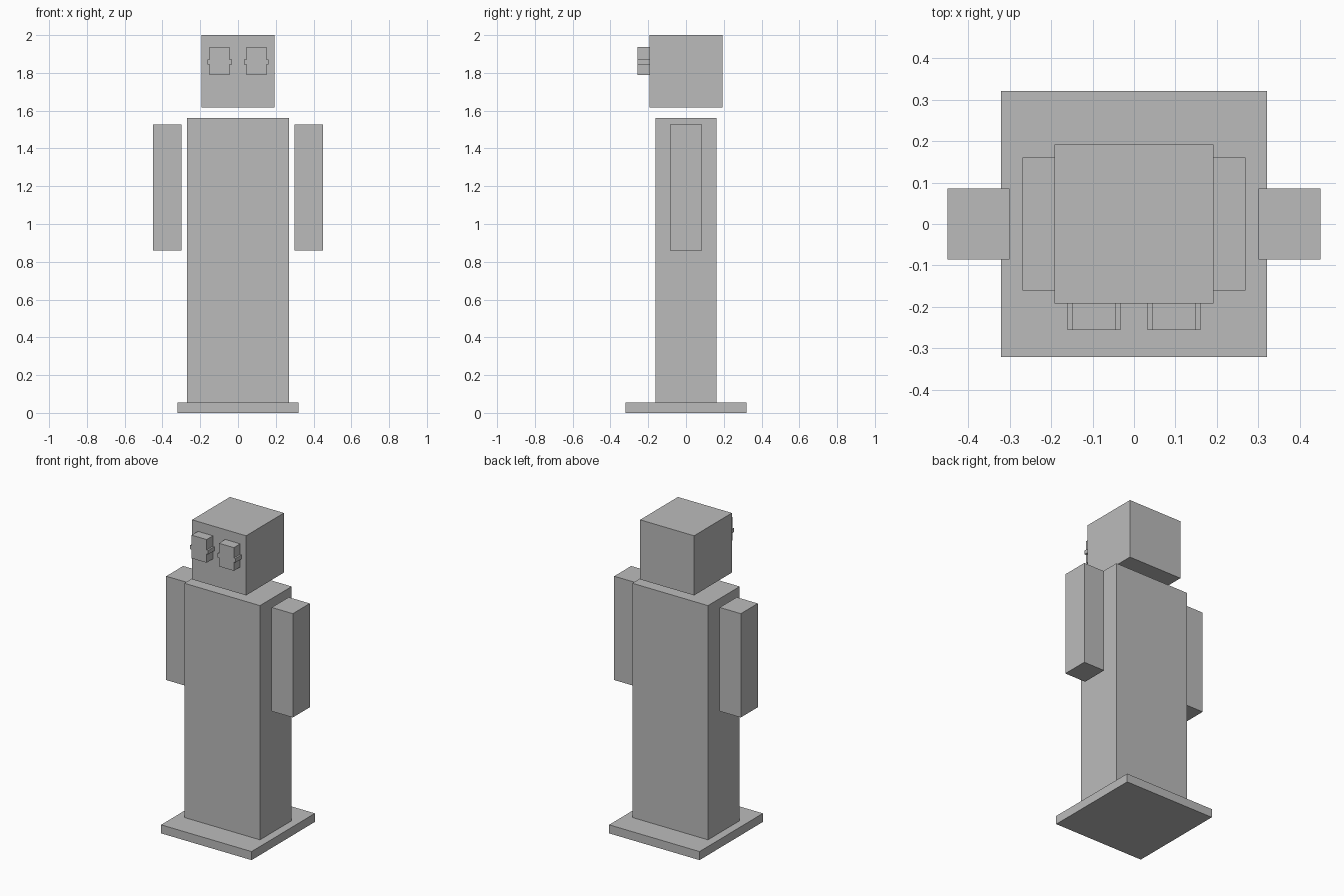
import bpy
import bmesh

if "Cube" in bpy.data.objects:
    bpy.data.objects.remove(bpy.data.objects["Cube"], do_unlink=True)

GREY = (0.5, 0.5, 0.5, 1.0)
grey = bpy.data.materials.new("plain_grey")
grey.use_nodes = True
grey.diffuse_color = GREY
grey.node_tree.nodes["Principled BSDF"].inputs["Base Color"].default_value = GREY


def add_object(name, bm):
    bmesh.ops.recalc_face_normals(bm, faces=bm.faces)
    mesh = bpy.data.meshes.new(name)
    bm.to_mesh(mesh)
    bm.free()
    mesh.materials.append(grey)
    obj = bpy.data.objects.new(name, mesh)
    bpy.context.collection.objects.link(obj)
    return obj


def box(name, width, depth, bottom, top, x=0.0):
    """Upright block centred on y = 0."""
    bm = bmesh.new()
    bmesh.ops.create_cube(bm, size=1)
    bmesh.ops.scale(bm, vec=(width, depth, top - bottom), verts=bm.verts)
    bmesh.ops.translate(bm, vec=(x, 0, (bottom + top) / 2), verts=bm.verts)
    return add_object(name, bm)


def eye(name, x, front, back):
    """Block with a small tab on each side, extruded from one outline."""
    half, tab = 0.053, 0.064
    side = [(half, 1.788), (half, 1.844), (tab, 1.844),
            (tab, 1.87), (half, 1.87), (half, 1.937)]
    outline = side + [(-u, z) for u, z in reversed(side)]
    bm = bmesh.new()
    face = bm.faces.new([bm.verts.new((x + u, front, z)) for u, z in outline])
    result = bmesh.ops.extrude_face_region(bm, geom=[face], use_keep_orig=True)
    moved = [v for v in result["geom"] if isinstance(v, bmesh.types.BMVert)]
    bmesh.ops.translate(bm, vec=(0, back - front, 0), verts=moved)
    return add_object(name, bm)


# Base, body and floating head
box("base", 0.643, 0.643, 0, 0.055)
box("body", 0.538, 0.322, 0.055, 1.56)
box("head", 0.384, 0.384, 1.617, 2.0)

# Arms and eyes on both sides
for label, sign in (("left", 1), ("right", -1)):
    box(label + "_arm", 0.15, 0.172, 0.861, 1.528, x=sign * 0.375)
    eye(label + "_eye", sign * 0.097, -0.256, -0.192)
